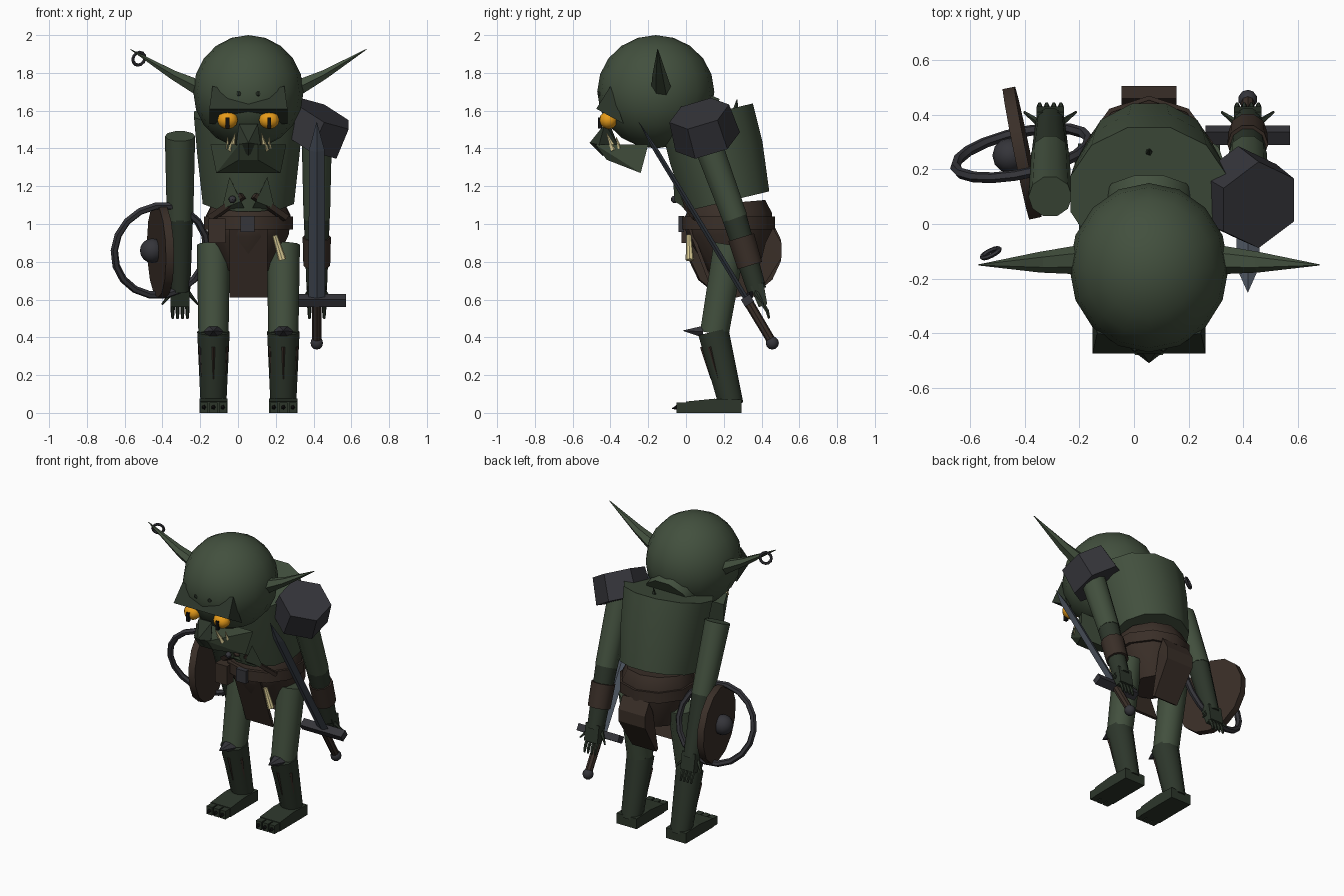
import bpy, bmesh, math
from mathutils import Vector, Matrix

if "Cube" in bpy.data.objects:
    bpy.data.objects.remove(bpy.data.objects["Cube"])

C = 0.055  # body centre line in x


def material(name, rgb):
    m = bpy.data.materials.new(name)
    m.diffuse_color = (*rgb, 1)
    m.use_nodes = True
    m.node_tree.nodes["Principled BSDF"].inputs["Base Color"].default_value = m.diffuse_color
    return m


GREEN = material("skin", (0.055, 0.08, 0.048))
DARK = material("dark_skin", (0.026, 0.037, 0.024))
BROWN = material("leather", (0.042, 0.028, 0.021))
GREY = material("iron", (0.035, 0.035, 0.042))
STEEL = material("steel", (0.07, 0.085, 0.11))
AMBER = material("amber", (0.8, 0.33, 0.01))
BONE = material("bone", (0.7, 0.6, 0.3))
BLACK = material("black", (0.005, 0.005, 0.005))


def finish(name, bm, mat, smooth=False):
    bmesh.ops.recalc_face_normals(bm, faces=bm.faces[:])
    me = bpy.data.meshes.new(name)
    bm.to_mesh(me)
    bm.free()
    ob = bpy.data.objects.new(name, me)
    bpy.context.collection.objects.link(ob)
    me.materials.append(mat)
    if smooth:
        bpy.ops.object.select_all(action='DESELECT')
        bpy.context.view_layer.objects.active = ob
        ob.select_set(True)
        bpy.ops.object.shade_smooth_by_angle(angle=math.radians(40))
    return ob


def tube(name, pts, radii, mat, sides=10, ref=(1, 0, 0), smooth=True, phase=0.0):
    """Loft rings through pts; a radius is a number or (along ref, across ref)."""
    bm = bmesh.new()
    pts = [Vector(p) for p in pts]
    d = (pts[-1] - pts[0]).normalized()
    ref = Vector(ref)
    u = (ref - d * ref.dot(d)).normalized()
    v = d.cross(u)
    rings = []
    for p, r in zip(pts, radii):
        a, b = r if isinstance(r, tuple) else (r, r)
        angs = [2 * math.pi * (k + phase) / sides for k in range(sides)]
        rings.append([bm.verts.new(p + u * a * math.cos(t) + v * b * math.sin(t)) for t in angs])
    for q, w in zip(rings, rings[1:]):
        for k in range(sides):
            n = (k + 1) % sides
            bm.faces.new((q[k], q[n], w[n], w[k]))
    bm.faces.new(rings[0])
    bm.faces.new(rings[-1])
    return finish(name, bm, mat, smooth)


def hull(name, pts, mat):
    bm = bmesh.new()
    for p in pts:
        bm.verts.new(p)
    bmesh.ops.convex_hull(bm, input=bm.verts[:])
    return finish(name, bm, mat)


def box(name, c, size, mat, rot=(0, 0, 0)):
    bm = bmesh.new()
    bmesh.ops.create_cube(bm, size=1, matrix=Matrix.Diagonal((*size, 1)))
    ob = finish(name, bm, mat)
    ob.location, ob.rotation_euler = c, rot
    return ob


def ball(name, c, r, mat, u=12, v=8):
    bm = bmesh.new()
    bmesh.ops.create_uvsphere(bm, u_segments=u, v_segments=v, radius=1)
    bmesh.ops.scale(bm, vec=r, verts=bm.verts)
    bmesh.ops.translate(bm, vec=c, verts=bm.verts)
    return finish(name, bm, mat, True)


def ring(name, c, normal, major, minor, mat, n=16, m=6):
    bpy.ops.mesh.primitive_torus_add(major_segments=n, minor_segments=m, major_radius=major,
                                     minor_radius=minor, location=c)
    ob = bpy.context.object
    ob.name = name
    ob.rotation_euler = Vector(normal).to_track_quat('Z', 'Y').to_euler()
    ob.data.materials.append(mat)
    bpy.ops.object.shade_smooth_by_angle()


# Head and face
ball("head", (C, -0.16, 1.70), (0.292, 0.31, 0.30), GREEN, 16, 10)
tube("neck", [(C, 0.10, 1.52), (C, -0.08, 1.62)], [0.17, 0.15], GREEN)
hull("jaw", [(C + s * w, y, z) for s in (-1, 1) for w, y, z in
             ((0.17, -0.24, 1.27), (0.20, -0.20, 1.42), (0.05, -0.48, 1.42), (0.05, -0.42, 1.34))], GREEN)
hull("nose", [(C, -0.40, 1.52), (C - 0.05, -0.43, 1.53), (C + 0.05, -0.43, 1.53), (C - 0.065, -0.46, 1.42),
              (C + 0.065, -0.46, 1.42), (C, -0.51, 1.43), (C, -0.44, 1.36), (C, -0.36, 1.42)], DARK)
for s in (-1, 1):
    hull("brow", [(C, -0.475, 1.61), (C, -0.43, 1.68), (C, -0.33, 1.53), (C + s * 0.207, -0.475, 1.61),
                  (C + s * 0.19, -0.40, 1.73), (C + s * 0.207, -0.33, 1.53)], DARK)
    ball("eye", (C + s * 0.11, -0.41, 1.55), (0.057, 0.05, 0.048), AMBER, 10, 6)
    box("pupil", (C + s * 0.11, -0.455, 1.535), (0.02, 0.02, 0.06), BLACK)
    ball("wart", (C + s * 0.052, -0.455, 1.69), (0.014, 0.014, 0.014), DARK, 6, 4)
    tube("tusk", [(C + s * 0.09, -0.38, 1.39), (C + s * 0.07, -0.42, 1.48)], [0.02, 0.002], BONE, 6)
    tube("small_tooth", [(C + s * 0.11, -0.35, 1.40), (C + s * 0.11, -0.37, 1.46)], [0.012, 0.002], BONE, 5)
    # Flattened pointed ear
    tube("ear", [(C + s * 0.24, -0.13, 1.71), (C + s * 0.40, -0.14, 1.79), (C + s * 0.625, -0.15, 1.925)],
         [(0.055, 0.05), (0.038, 0.028), (0.002, 0.002)], GREEN, 6, (0, 1, 0), False)
ring("earring", (-0.525, -0.107, 1.875), (-0.5, 1, 0.3), 0.035, 0.009, GREY, 12)

# Torso, leaning forward
tube("torso", [(C, 0.22, 1.12), (C, 0.16, 1.38), (C, 0.11, 1.58)],
     [(0.25, 0.235), (0.28, 0.26), (0.298, 0.26)], GREEN, 12, phase=0.5)
tube("spine_spike", [(C, 0.26, 1.58), (C, 0.27, 1.66)], [0.022, 0.002], DARK, 5)
for s in (-1, 1):
    hull("chest_spike", [(C + s * 0.02, 0.0, 1.08), (C + s * 0.14, 0.0, 1.08), (C + s * 0.1, -0.07, 1.25),
                         (C + s * 0.04, -0.06, 1.12)], GREEN)
    tube("chest_strap", [(C + s * 0.20, 0.05, 1.03), (C + s * 0.03, -0.05, 1.15)], [(0.025, 0.015)] * 2, BROWN, 4)
ball("stud", (-0.03, -0.06, 1.13), (0.02, 0.02, 0.02), GREY, 8, 6)

# Hips, belt and hanging cloths
tube("hips", [(C, 0.22, 1.11), (C, 0.22, 1.04), (C, 0.23, 0.95), (C, 0.25, 0.76)],
     [(0.20, 0.20), (0.235, 0.235), (0.225, 0.225), (0.13, 0.13)], BROWN, 10, phase=0.5)
tube("belt", [(C, 0.22, 0.97), (C, 0.22, 1.04)], [(0.247, 0.25)] * 2, BROWN, 10, phase=0.5)
box("buckle", (C - 0.005, -0.025, 1.0), (0.075, 0.03, 0.085), GREY)
box("pouch", (-0.11, 0.01, 0.965), (0.09, 0.07, 0.13), BROWN)
hull("front_cloth", [(x, y + t, z) for x in (C - 0.1, C + 0.1) for t in (0, 0.02)
                     for y, z in ((0.01, 0.98), (0.15, 0.61))], BROWN)
hull("back_cloth", [(C + s * w, y, z) for s in (-1, 1) for w, y, z in
                    ((0.10, 0.46, 0.98), (0.10, 0.505, 0.90), (0.10, 0.505, 0.82), (0.09, 0.37, 0.61),
                     (0.09, 0.35, 0.62), (0.10, 0.42, 0.9))], BROWN)
tube("belt_horn", [(0.195, 0.015, 0.94), (0.235, 0.02, 0.81)], [0.014, 0.022], BONE, 8)

for s in (-1, 1):
    # Legs
    x = C + s * 0.185
    tube("thigh", [(x, 0.23, 0.89), (x, 0.15, 0.42)], [0.088, 0.08], GREEN)
    tube("shin", [(x, 0.145, 0.43), (x, 0.24, 0.04)], [0.086, 0.068], DARK)
    tube("knee_spike", [(x, 0.09, 0.43), (x, -0.015, 0.435)], [(0.052, 0.036), 0.002], GREY, 6, smooth=False)
    for a in (-60, 0, 60):
        dx, dy = math.sin(math.radians(a)), -math.cos(math.radians(a))
        tube("shin_strip", [(x + 0.08 * dx, 0.165 + 0.08 * dy, 0.35), (x + 0.07 * dx, 0.206 + 0.073 * dy, 0.18)],
             [0.011, 0.003], BROWN, 4)
    hull("foot", [(x + t * w, y, z) for t in (-1, 1) for w, y, z in
                  ((0.075, 0.295, 0), (0.075, 0.295, 0.07), (0.075, 0.0, 0), (0.075, 0.0, 0.06),
                   (0.075, 0.15, 0.075))], DARK)
    for k in (-1, 0, 1):
        box("toe", (x + k * 0.05, -0.015, 0.028), (0.042, 0.07, 0.055), DARK)
        tube("toe_claw", [(x + k * 0.05, -0.045, 0.03), (x + k * 0.05, -0.075, 0.022)], [0.014, 0.002], BLACK, 5)
    # Arms
    x = C + s * 0.362
    tube("upper_arm", [(x, 0.10, 1.465), (x, 0.26, 1.03)], [0.08, 0.07], GREEN)
    tube("forearm", [(x, 0.255, 1.04), (x, 0.375, 0.65)], [0.069, 0.054], DARK)
    hull("palm", [(x + a * 0.05, y, z) for a in (-1, 1) for y, z in
                  ((0.34, 0.67), (0.41, 0.69), (0.385, 0.56), (0.43, 0.575))], DARK)
    for k in range(4):
        fx = x + (k - 1.5) * 0.026
        tube("finger", [(fx, 0.405, 0.58), (fx, 0.43, 0.54), (fx, 0.44, 0.5)], [0.012, 0.011, 0.007], DARK, 6)
    for k in (-1, 1):
        tube("thumb", [(x + k * 0.04, 0.37, 0.64), (x + k * 0.095, 0.41, 0.575)], [0.014, 0.005], DARK, 5)

# Right side armour: bracer and hexagonal shoulder guard
X = C + 0.362
tube("bracer", [(X, 0.292, 0.93), (X, 0.338, 0.78)], [0.075, 0.071], BROWN)
tube("shoulder_guard", [(X - 0.035, 0.115, 1.435), (X + 0.04, 0.07, 1.585)], [0.178, 0.165], GREY, 6,
     smooth=False, phase=0.5)

# Sword
g, tip = Vector((X, 0.325, 0.595)), Vector((X, -0.25, 1.54))
blade = [g, g.lerp(tip, 0.84), tip]
tube("blade", blade, [(0.043, 0.014), (0.042, 0.013), (0.001, 0.001)], STEEL, 4, smooth=False)
box("guard", g, (0.31, 0.055, 0.045), GREY, (math.atan2(0.575, 0.945), 0, 0))
tube("grip", [g, (X, 0.45, 0.385)], [0.026, 0.024], BROWN, 8)
ball("pommel", (X, 0.457, 0.37), (0.035, 0.035, 0.035), GREY, 10, 6)

# Shield on the left forearm, with a loose crosswise hoop
c, n, v = Vector((-0.41, 0.26, 0.86)), Vector((-0.98, -0.2, -0.03)), Vector((0, 0.31, -0.95))
tube("shield", [c - n * 0.022, c + n * 0.022], [0.25, 0.25], BROWN, 14, (0, 0, 1))
ball("shield_boss", c + n * 0.045, (0.065, 0.065, 0.065), GREY, 12, 8)
ring("shield_hoop", c, n.cross(v), 0.25, 0.02, GREY, 18)
